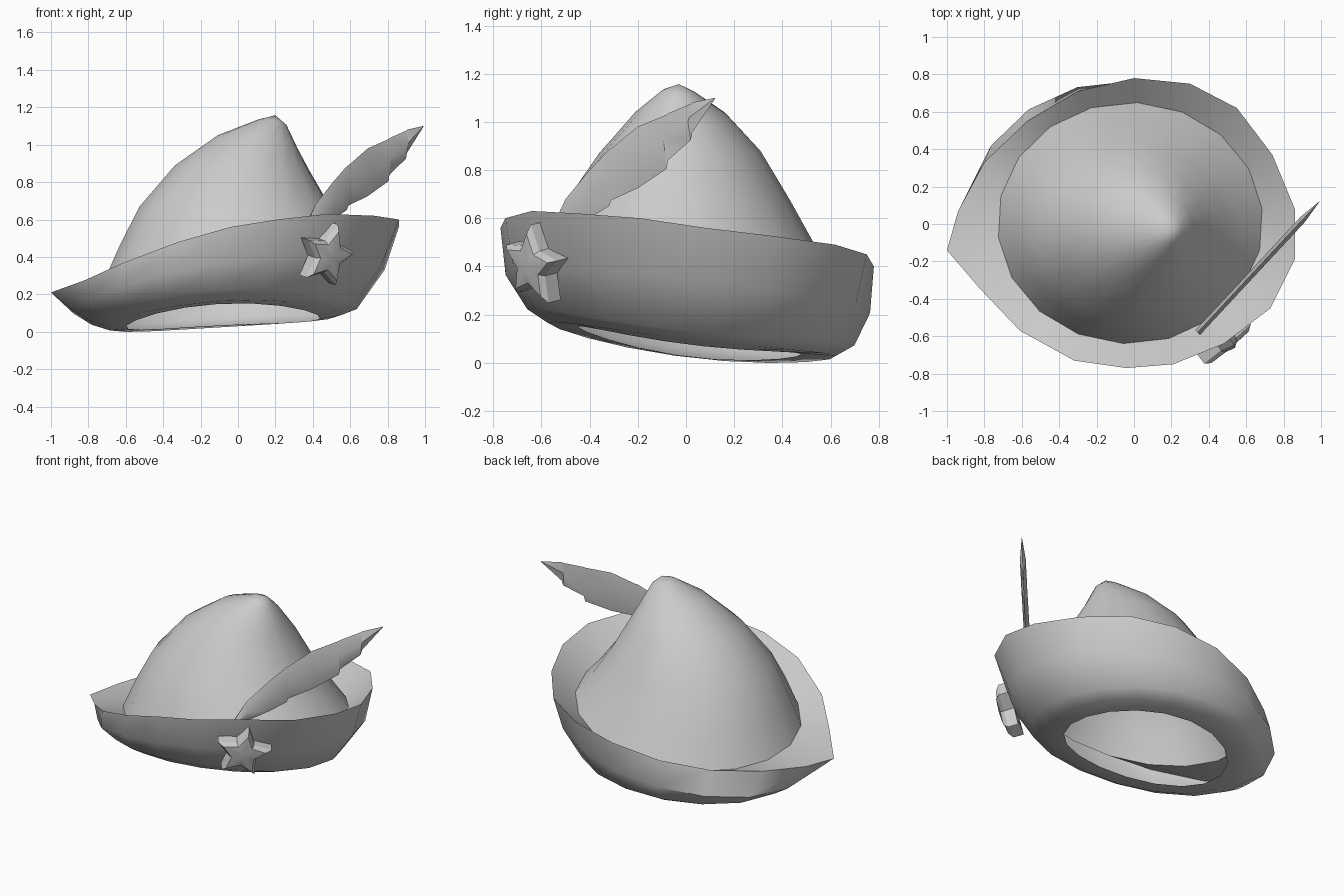
import bpy
import bmesh
import math
from mathutils import Vector

cube = bpy.data.objects.get("Cube")
if cube:
    bpy.data.objects.remove(cube, do_unlink=True)

SIDES = 18
START = math.radians(7)

felt = bpy.data.materials.new("light_grey")
felt.use_nodes = True
felt.diffuse_color = (0.6, 0.6, 0.6, 1)
felt.node_tree.nodes["Principled BSDF"].inputs["Base Color"].default_value = (0.6, 0.6, 0.6, 1)


def finish(name, bm, angle, recalc=True):
    if recalc:
        bmesh.ops.recalc_face_normals(bm, faces=bm.faces)
    mesh = bpy.data.meshes.new(name)
    bm.to_mesh(mesh)
    bm.free()
    mesh.materials.append(felt)
    obj = bpy.data.objects.new(name, mesh)
    bpy.context.collection.objects.link(obj)
    bpy.ops.object.select_all(action="DESELECT")
    obj.select_set(True)
    bpy.context.view_layer.objects.active = obj
    bpy.ops.object.shade_smooth_by_angle(angle=math.radians(angle))
    return obj


def ring(low_x, high_x, front, back):
    """Warped oval through (x, z) at both sides and (y, z) at front and back."""
    (xl, zl), (xr, zr), (yf, zf), (yb, zb) = low_x, high_x, front, back
    points = []
    for i in range(SIDES):
        t = START + math.tau * i / SIDES
        c, s = math.cos(t), math.sin(t)
        z = (zl + zr) / 2 * c * c + (zf + zb) / 2 * s * s
        z += (zr - zl) / 2 * c + (zb - zf) / 2 * s
        points.append(((xl + xr) / 2 + (xr - xl) / 2 * c,
                       (yf + yb) / 2 + (yb - yf) / 2 * s, z))
    return points


def loft(bm, rings):
    rows = [[bm.verts.new(p) for p in r] for r in rings]
    for a, b in zip(rows, rows[1:]):
        for i in range(SIDES):
            j = (i + 1) % SIDES
            bm.faces.new((a[i], a[j], b[j], b[i]))
    return rows


# Crown: leaning cone of tilted ovals
crown_base = ring((-.73, .245), (.69, .43), (-.64, .40), (.65, .275))
bm = bmesh.new()
rows = loft(bm, [
    crown_base,
    ring((-.635, .46), (.58, .56), (-.575, .54), (.55, .46)),
    ring((-.53, .67), (.485, .69), (-.50, .67), (.435, .67)),
    ring((-.34, .89), (.385, .86), (-.36, .87), (.31, .88)),
    ring((-.11, 1.05), (.32, .98), (-.21, 1.04), (.17, 1.03)),
    ring((.11, 1.135), (.26, 1.105), (-.10, 1.13), (.04, 1.12)),
])
tip = bm.verts.new((.2, -.03, 1.157))
top = rows[-1]
for i in range(SIDES):
    bm.faces.new((top[i], top[(i + 1) % SIDES], tip))
finish("crown", bm, 40, recalc=False)

# Brim: curls out from the head opening, up to a pointed rim, and in to the crown
rim = [(.86, .08, .56), (.74, .37, .525), (.55, .62, .49), (.3, .75, .45), (0, .78, .4),
       (-.3, .71, .335), (-.57, .55, .28), (-.8, .33, .25), (-.94, .07, .22),
       (-1, -.14, .21), (-.82, -.35, .275), (-.61, -.57, .37), (-.32, -.73, .48),
       (-.04, -.77, .56), (.21, -.75, .6), (.48, -.64, .63), (.73, -.45, .62),
       (.86, -.19, .6)]
bm = bmesh.new()
loft(bm, [
    ring((-.6, .025), (.44, .075), (-.45, .15), (.48, .035)),
    ring((-.7, .02), (.55, .095), (-.57, .165), (.62, .025)),
    ring((-.8, .05), (.64, .13), (-.66, .225), (.70, .07)),
    ring((-.9, .11), (.79, .34), (-.75, .37), (.765, .2)),
    rim,
    crown_base,
])
finish("brim", bm, 45, recalc=False)

# Feather: thin vane with a raised spine and a notched lower edge (y, top z, bottom z)
stations = [(-.58, .51, .5), (-.5, .68, .55), (-.4, .8, .6), (-.32, .885, .65),
            (-.31, .89, .675), (-.2, .98, .725), (-.08, 1.03, .805), (-.075, 1.035, .84),
            (.02, 1.075, .925), (.025, 1.08, .955), (.12, 1.1, 1.095)]
side = Vector((.72, -.69, 0))
bm = bmesh.new()
loops = []
for k, (y, zt, zb) in enumerate(stations):
    x = .34 + (y + .58) * .93
    half = .018 if k < len(stations) - 1 else .001
    mid = Vector((x, y, (zt + zb) / 2))
    loops.append([bm.verts.new(p) for p in
                  ((x, y, zt), mid + side * half, (x, y, zb), mid - side * half)])
for a, b in zip(loops, loops[1:]):
    for i in range(4):
        j = (i + 1) % 4
        bm.faces.new((a[i], a[j], b[j], b[i]))
bm.faces.new(loops[0])
bm.faces.new(loops[-1])
finish("feather", bm, 30)

# Star badge: bevelled five-point star on the brim
normal = Vector((.6, -.78, -.2)).normalized()
across = Vector((.79, .61, 0)).normalized()
up = across.cross(normal)
if up.z < 0:
    up = -up
centre = Vector((.47, -.62, .41))
bm = bmesh.new()
layers = []
for scale, depth in ((1, -.04), (1, .025), (.8, .05)):
    layer = []
    for i in range(10):
        t = math.radians(78 + 36 * i)
        r = scale * (.09 if i % 2 else .175)
        layer.append(bm.verts.new(centre + across * r * math.cos(t)
                                  + up * r * math.sin(t) + normal * depth))
    layers.append(layer)
peak = bm.verts.new(centre + normal * .065)
for a, b in zip(layers, layers[1:]):
    for i in range(10):
        j = (i + 1) % 10
        bm.faces.new((a[i], a[j], b[j], b[i]))
for i in range(10):
    bm.faces.new((layers[-1][i], layers[-1][(i + 1) % 10], peak))
bm.faces.new(layers[0])
finish("star_badge", bm, 30)
